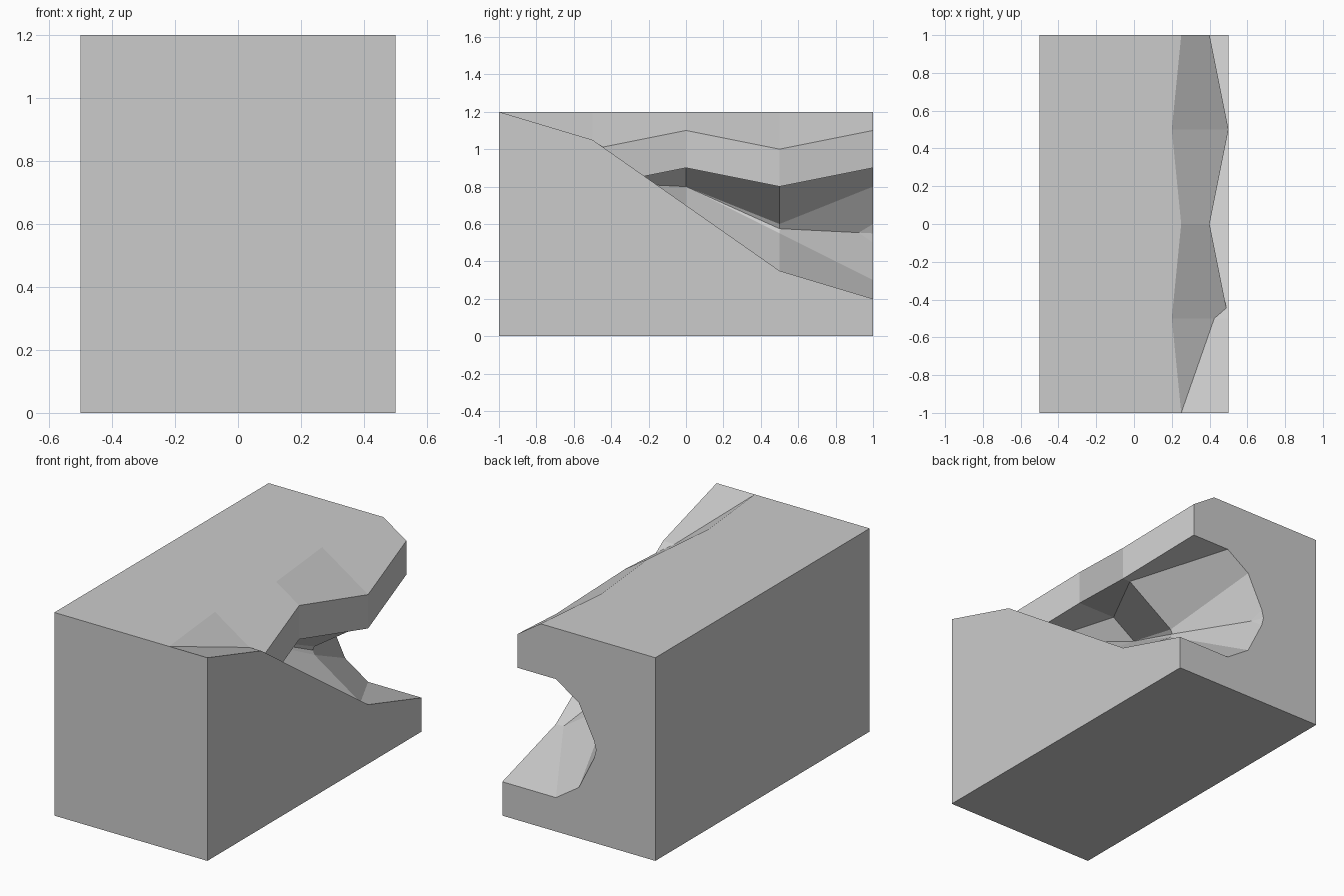
import bpy
import bmesh

cube = bpy.data.objects.get("Cube")
if cube:
    bpy.data.objects.remove(cube, do_unlink=True)

TOP, HALF, SEAM = 1.2, 0.5, 0.55
STATIONS = [-1, -0.5, 0, 0.5, 1]

# Single stone colour
stone = bpy.data.materials.new("grey_stone")
stone.use_nodes = True
colour = (0.6, 0.6, 0.6, 1)
stone.diffuse_color = colour
shader = next(n for n in stone.node_tree.nodes if n.type == 'BSDF_PRINCIPLED')
shader.inputs["Base Color"].default_value = colour
shader.inputs["Roughness"].default_value = 0.9


def loft(name, sections):
    """Closed solid through one x-z outline per station along y."""
    bm = bmesh.new()
    rings = [[bm.verts.new((x, y, z)) for x, z in outline]
             for y, outline in zip(STATIONS, sections)]
    count = len(rings[0])
    for near, far in zip(rings, rings[1:]):
        for i in range(count):
            j = (i + 1) % count
            bm.faces.new((near[i], near[j], far[j], far[i]))
    bm.faces.new(rings[0])
    bm.faces.new(rings[-1])
    bmesh.ops.recalc_face_normals(bm, faces=bm.faces)
    mesh = bpy.data.meshes.new(name)
    bm.to_mesh(mesh)
    bm.free()
    mesh.materials.append(stone)
    obj = bpy.data.objects.new(name, mesh)
    bpy.context.collection.objects.link(obj)
    return obj


# Overhanging rock: recessed and jutting outlines alternate along the length
recessed = [(0.25, TOP), (0.4, 1.1), (0.4, 0.9), (0.15, 0.9),
            (0, 0.8), (-0.1, 0.6), (-0.15, 0.4)]
jutting = [(0.2, TOP), (0.5, 1.0), (0.5, 0.8), (0.45, 0.8),
           (0.15, 0.6), (0, 0.3), (-0.05, 0.1)]
back_wall = [(-HALF, SEAM), (-HALF, TOP)]
loft("rock_overhang", [outline + back_wall for outline in
                       (recessed, jutting, recessed, jutting, recessed)])

# Sloping ledge: (distance across, rise above the outer edge)
wide_floor = [(HALF, 0), (0.15, 0), (0, 0.1), (-0.1, 0.3), (-0.15, 0.5)]
narrow_floor = [(HALF, 0), (0.45, 0), (0.15, 0.2), (0, 0.5), (-0.05, 0.7)]
edge_heights = [1.2, 1.05, 0.7, 0.35, 0.2]


def ledge_outline(height, floor):
    # points buried in the rock stay just below its top
    pts = [(x, height + rise if rise == 0 else min(height + rise, TOP - 0.05))
           for x, rise in floor]
    return pts + [(-HALF, SEAM), (-HALF, 0), (HALF, 0)]


floors = [wide_floor, wide_floor, wide_floor, narrow_floor, wide_floor]
loft("sloping_ledge", [ledge_outline(h, f) for h, f in zip(edge_heights, floors)])
